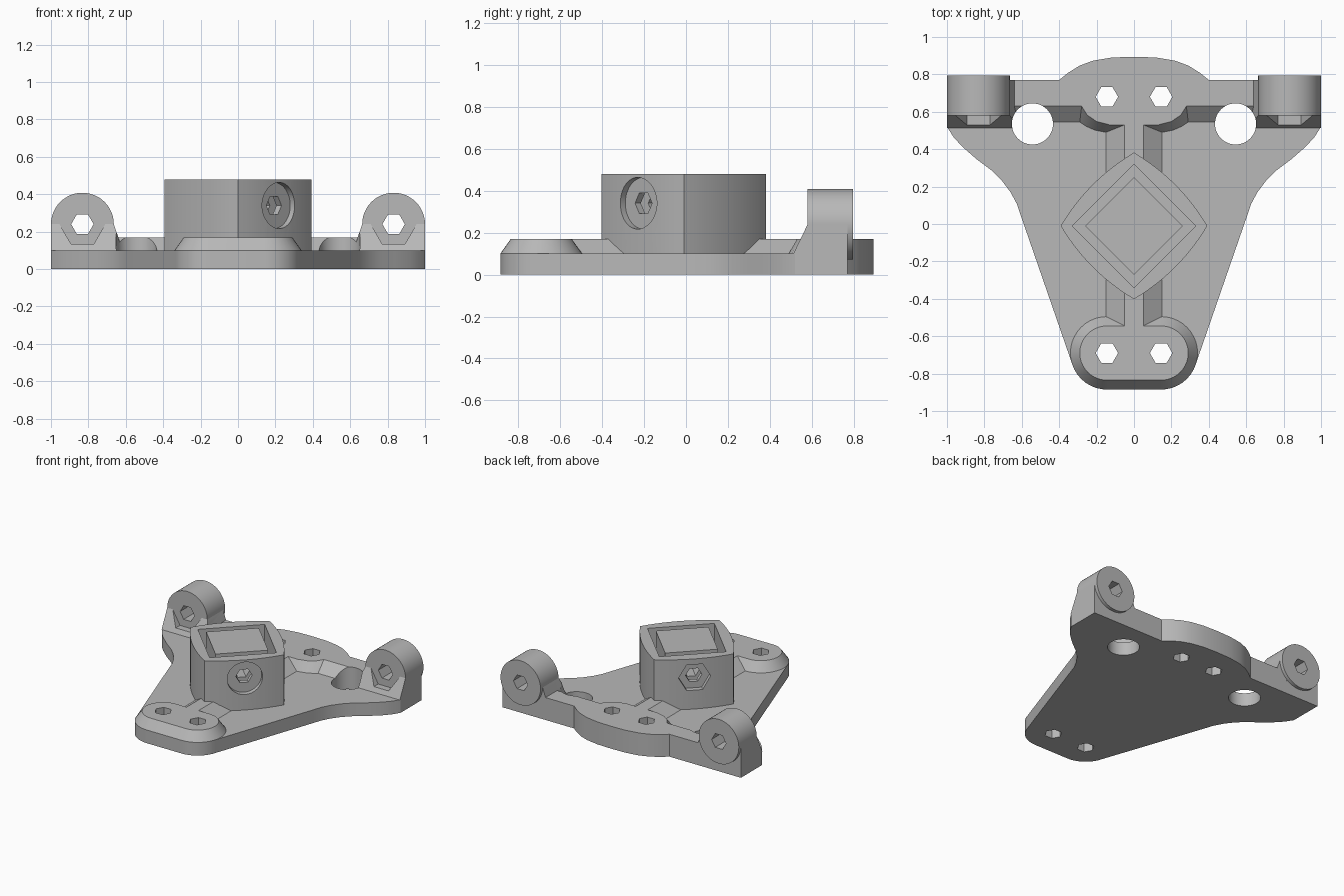
import bpy, bmesh
from math import cos, sin, radians, pi
from mathutils import Vector

cube = bpy.data.objects.get("Cube")
if cube:
    bpy.data.objects.remove(cube)

grey = bpy.data.materials.new("plain_grey")
grey.use_nodes = True
colour = (0.48, 0.48, 0.48, 1)
grey.diffuse_color = colour
grey.node_tree.nodes["Principled BSDF"].inputs["Base Color"].default_value = colour

PLATE, RIDGE, POST = 0.10, 0.17, 0.48     # top heights
LUG_X, LUG_Z, LUG_R = 0.832, 0.24, 0.168
POST_Y = -0.01


def loft(name, ring_a, ring_b):
    """Solid between two matching rings of points."""
    bm = bmesh.new()
    a = [bm.verts.new(p) for p in ring_a]
    b = [bm.verts.new(p) for p in ring_b]
    n = len(a)
    bm.faces.new(a)
    bm.faces.new(b)
    for i in range(n):
        j = (i + 1) % n
        bm.faces.new((a[i], a[j], b[j], b[i]))
    bmesh.ops.recalc_face_normals(bm, faces=bm.faces)
    mesh = bpy.data.meshes.new(name)
    bm.to_mesh(mesh)
    bm.free()
    mesh.materials.append(grey)
    obj = bpy.data.objects.new(name, mesh)
    bpy.context.collection.objects.link(obj)
    return obj


def flat(points, z):
    return [(x, y, z) for x, y in points]


def mirrored(half):
    """Close a right-hand outline with its left-hand mirror."""
    return half + [(-x, y) for x, y in reversed(half) if abs(x) > 1e-5]


def rod(name, start, end, radius, sides, u):
    """Prism from start to end, with its first corner towards u."""
    start, end, u = Vector(start), Vector(end), Vector(u).normalized()
    v = (end - start).normalized().cross(u)
    spokes = [radius * (cos(2 * pi * i / sides) * u + sin(2 * pi * i / sides) * v)
              for i in range(sides)]
    return loft(name, [start + s for s in spokes], [end + s for s in spokes])


def cut(targets, cutter):
    for obj in targets:
        mod = obj.modifiers.new("cut", 'BOOLEAN')
        mod.operation, mod.solver, mod.object = 'DIFFERENCE', 'EXACT', cutter
        bpy.context.view_layer.objects.active = obj
        bpy.ops.object.modifier_apply(modifier=mod.name)
    bpy.data.objects.remove(cutter)


def arc(cx, cy, r, start, stop, steps):
    return [(cx + r * cos(radians(start + (stop - start) * i / steps)),
             cy + r * sin(radians(start + (stop - start) * i / steps)))
            for i in range(steps + 1)]


# Base plate: rounded nose, straight flanks flaring into the ears
tab = [(0.4, 0.77), (0.35, 0.81), (0.29, 0.847), (0.22, 0.873), (0.12, 0.89), (0, 0.894)]
flank = [(0.6, 0.03), (0.625, 0.105), (0.66, 0.17), (0.705, 0.23), (0.76, 0.285),
         (0.84, 0.345), (0.92, 0.415), (0.965, 0.465), (1, 0.52), (1, 0.77)]
outline = mirrored(arc(0.145, -0.69, 0.195, -90, -15, 10) + flank + tab)
base_plate = loft("base_plate", flat(outline, 0), flat(outline, PLATE))

# Raised back ridge with a sloped front
low = [(0, 0.49), (0.15, 0.49), (0.21, 0.502), (0.255, 0.522), (0.29, 0.545), (0.67, 0.545)]
high = [(0, 0.53), (0.13, 0.53), (0.2, 0.548), (0.25, 0.582), (0.28, 0.63), (0.67, 0.63)]
back = [(0.67, 0.77)] + tab
back_ridge = loft("back_ridge", flat(mirrored(low + back), PLATE),
                  flat(mirrored(high + back), RIDGE))

# Front boss: a bevelled slot shape
def slot(r):
    return mirrored(arc(0.145, -0.69, r, -90, 90, 20))


front_boss = loft("front_boss", flat(slot(0.195), PLATE), flat(slot(0.145), RIDGE))

# Spine joining boss, post and ridge
def box(w, y0, y1):
    return [(-w, y0), (w, y0), (w, y1), (-w, y1)]


spine = loft("spine", flat(box(0.15, -0.55, 0.53), PLATE),
             flat(box(0.05, -0.55, 0.53), RIDGE))

# Centre post: a diamond with bowed sides, square groove and central plug
def diamond(r, bow=0.0, steps=1):
    corners = [Vector((r, 0)), Vector((0, r)), Vector((-r, 0)), Vector((0, -r))]
    pts = []
    for i, c in enumerate(corners):
        d = corners[(i + 1) % 4]
        for k in range(steps):
            t = k / steps
            p = c.lerp(d, t) + (c + d).normalized() * bow * 4 * t * (1 - t)
            pts.append((p.x, p.y + POST_Y))
    return pts


sides = diamond(0.392, 0.035, 12)
post = loft("center_post", flat(sides, PLATE), flat(sides, POST))
cut([post], loft("groove", flat(diamond(0.33), RIDGE), flat(diamond(0.33), 0.6)))
plug = loft("post_plug", flat(diamond(0.26), RIDGE), flat(diamond(0.26), POST))

# Cross bolt: round head pocket, hexagonal nut pocket, hexagonal bore
out, across = Vector((1, -1, 0)).normalized(), (1, 1, 0)
mid = Vector((0, POST_Y, 0.34))
cut([post], rod("head_pocket", mid + out * 0.272, mid + out * 0.5, 0.123, 48, across))
cut([post], rod("nut_pocket", mid - out * 0.272, mid - out * 0.5, 0.112, 6, across))
cut([post, plug], rod("bolt_bore", mid - out * 0.5, mid + out * 0.5, 0.057, 6, across))

parts = [base_plate, back_ridge, front_boss, spine, post, plug]

# Lugs, round holes and screw holes on both sides
for side, s in (("right", -1), ("left", 1)):
    x = s * LUG_X
    barrel = rod(side + "_lug_barrel", (x, 0.58, LUG_Z), (x, 0.795, LUG_Z), LUG_R, 48, (1, 0, 0))
    profile = [(1, PLATE), (1, LUG_Z), (0.664, LUG_Z), (0.64, RIDGE), (0.62, PLATE)]
    slope = (0.58 - 0.512) / (LUG_Z - PLATE)
    block = loft(side + "_lug_block",
                 [(s * px, 0.512 + (z - PLATE) * slope, z) for px, z in profile],
                 [(s * px, 0.77, z) for px, z in profile])
    cut([block], rod("nut_slot", (x, 0.4, LUG_Z), (x, 0.584, LUG_Z), 0.122, 6, (1, 0, 0)))
    cut([barrel, block], rod("lug_bore", (x, 0.4, LUG_Z), (x, 1, LUG_Z), 0.06, 6, (1, 0, 0)))
    hx = s * 0.543
    cut([base_plate, back_ridge, block],
        rod("round_hole", (hx, 0.535, -0.2), (hx, 0.535, 0.6), 0.11, 48, (1, 0, 0)))
    for y, part in ((0.68, back_ridge), (-0.69, front_boss)):
        cut([base_plate, part],
            rod("screw_hole", (s * 0.145, y, -0.2), (s * 0.145, y, 0.6), 0.06, 6, (1, 0, 0)))
    parts += [barrel, block]

# Smooth the round faces and keep the edges sharp
bpy.ops.object.select_all(action='DESELECT')
for obj in parts:
    obj.select_set(True)
bpy.context.view_layer.objects.active = base_plate
bpy.ops.object.shade_smooth_by_angle(angle=radians(25))
